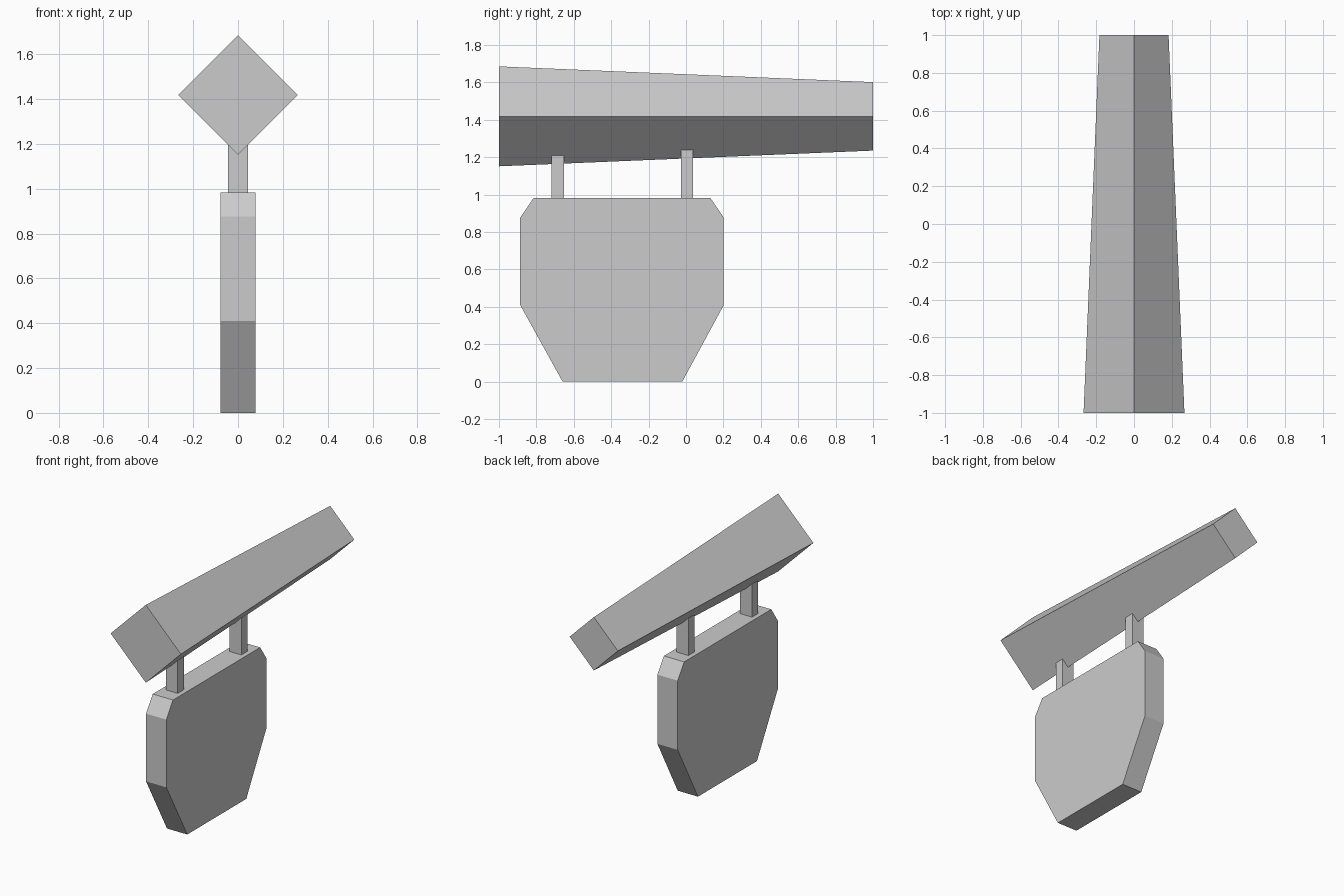
import bpy
import bmesh

cube = bpy.data.objects.get("Cube")
if cube:
    bpy.data.objects.remove(cube, do_unlink=True)

grey = bpy.data.materials.new("plain grey")
grey.use_nodes = True
GREY = (0.6, 0.6, 0.6, 1)
grey.diffuse_color = GREY
grey.node_tree.nodes["Principled BSDF"].inputs["Base Color"].default_value = GREY


def loft(name, start, end):
    """Closed solid between two matching rings of points."""
    bm = bmesh.new()
    a = [bm.verts.new(p) for p in start]
    b = [bm.verts.new(p) for p in end]
    bm.faces.new(a)
    bm.faces.new(b)
    for i in range(len(a)):
        j = (i + 1) % len(a)
        bm.faces.new((a[i], a[j], b[j], b[i]))
    bmesh.ops.recalc_face_normals(bm, faces=bm.faces)
    mesh = bpy.data.meshes.new(name)
    bm.to_mesh(mesh)
    bm.free()
    mesh.materials.append(grey)
    obj = bpy.data.objects.new(name, mesh)
    bpy.context.collection.objects.link(obj)
    return obj


def diamond(r, y, z=1.418):
    return [(r, y, z), (0, y, z + r), (-r, y, z), (0, y, z - r)]


# Tapered diamond-section beam
loft("beam", diamond(0.267, -1), diamond(0.183, 1))

# Hanging plate with cut corners
outline = [(-0.66, 0), (-0.02, 0), (0.2, 0.405), (0.2, 0.88),
           (0.13, 0.982), (-0.815, 0.982), (-0.887, 0.875), (-0.887, 0.41)]
loft("hanging_plate", *[[(x, y, z) for y, z in outline] for x in (-0.077, 0.077)])

# Posts joining plate and beam
for name, y, top in (("front_post", -0.685, 1.21), ("rear_post", 0.005, 1.243)):
    ring = [(-0.045, y - 0.033), (0.045, y - 0.033), (0.045, y + 0.033), (-0.045, y + 0.033)]
    loft(name, *[[(x, py, z) for x, py in ring] for z in (0.982, top)])
